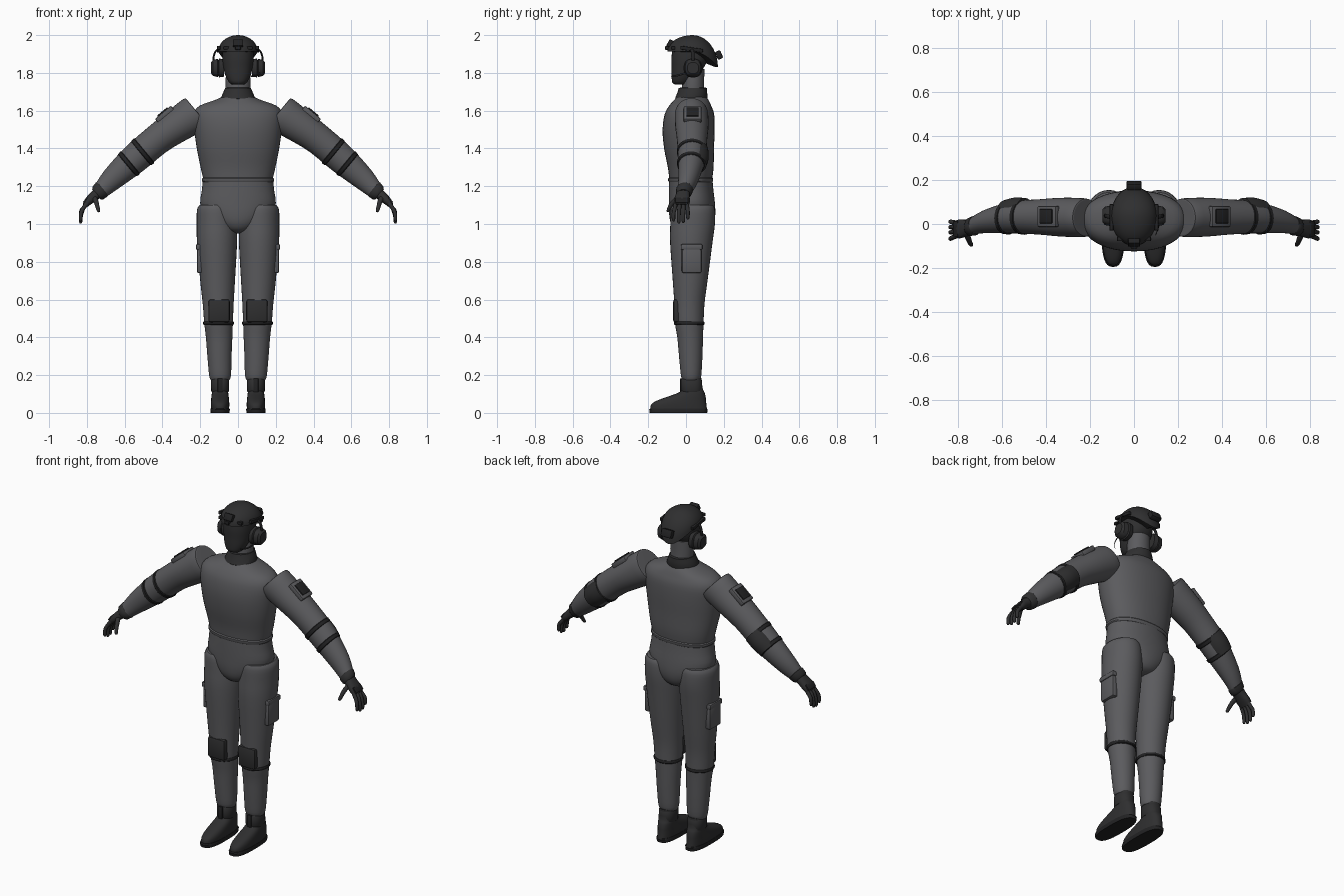
import bpy, bmesh, math
from mathutils import Vector, Matrix


def material(name, rgb):
    m = bpy.data.materials.new(name)
    m.diffuse_color = (*rgb, 1)
    return m


SUIT = material("grey_fabric", (0.105, 0.105, 0.112))
GEAR = material("dark_gear", (0.028, 0.028, 0.029))
BLACK = material("black_straps", (0.016, 0.016, 0.017))
UP = Vector((0, 0, 1))
ARM = Vector((0.77, 0, -0.64)).normalized()
TILT = math.atan2(0.64, 0.77)


def finish(name, bm, mat, mirror):
    bmesh.ops.recalc_face_normals(bm, faces=bm.faces)
    me = bpy.data.meshes.new(name)
    bm.to_mesh(me)
    bm.free()
    me.materials.append(mat)
    me.shade_smooth()
    me.set_sharp_from_angle(angle=math.radians(38))
    ob = bpy.data.objects.new(name, me)
    bpy.context.collection.objects.link(ob)
    if mirror:
        mod = ob.modifiers.new("mirror", 'MIRROR')
        mod.use_mirror_merge = False
    return ob


def smooth_path(pts, sub):
    """Catmull-Rom through tuples of any length."""
    out = []
    for i in range(len(pts) - 1):
        p0, p1 = pts[max(i - 1, 0)], pts[i]
        p2, p3 = pts[i + 1], pts[min(i + 2, len(pts) - 1)]
        for k in range(sub):
            t = k / sub
            out.append([0.5 * (2 * b + (c - a) * t + (2 * a - 5 * b + 4 * c - d) * t * t
                               + (3 * b - a - 3 * c + d) * t ** 3)
                        for a, b, c, d in zip(p0, p1, p2, p3)])
    return out + [list(pts[-1])]


def sweep(name, pts, mat, axis=None, mirror=False, seg=32, sub=3, power=2.0):
    """Skin rings (x, y, z, half size along y, half size across)."""
    pts = smooth_path(pts, sub)
    bm = bmesh.new()
    rings = []
    for i, (x, y, z, hu, hv) in enumerate(pts):
        t = axis
        if t is None:
            a, b = pts[max(i - 1, 0)], pts[min(i + 1, len(pts) - 1)]
            t = (Vector(b[:3]) - Vector(a[:3])).normalized()
        u = Vector((0, 1, 0))
        u = (u - t * u.dot(t)).normalized()
        v = t.cross(u)
        ring = []
        for k in range(seg):
            ang = 2 * math.pi * k / seg
            c, s = math.cos(ang), math.sin(ang)
            c = math.copysign(abs(c) ** (2 / power), c)
            s = math.copysign(abs(s) ** (2 / power), s)
            ring.append(bm.verts.new(Vector((x, y, z)) + u * c * hu + v * s * hv))
        rings.append(ring)
    for r, q in zip(rings, rings[1:]):
        for k in range(seg):
            bm.faces.new((r[k], r[(k + 1) % seg], q[(k + 1) % seg], q[k]))
    bm.faces.new(rings[0])
    bm.faces.new(rings[-1])
    return finish(name, bm, mat, mirror)


def box(name, loc, size, mat, tilt=0.0, bevel=0.006, mirror=False, pitch=0.0):
    bm = bmesh.new()
    bmesh.ops.create_cube(bm, size=1)
    bmesh.ops.scale(bm, vec=size, verts=bm.verts)
    bmesh.ops.bevel(bm, geom=bm.edges[:], offset=bevel, segments=2, affect='EDGES', profile=0.5)
    bm.transform(Matrix.Translation(loc) @ Matrix.Rotation(tilt, 4, 'Y') @ Matrix.Rotation(pitch, 4, 'X'))
    return finish(name, bm, mat, mirror)


# torso and pelvis
sweep("torso", [(0, .025, 1.235, .113, .183), (0, .025, 1.30, .121, .198), (0, .016, 1.40, .132, .218),
                (0, .014, 1.50, .138, .232), (0, .018, 1.58, .131, .236), (0, .022, 1.625, .112, .205),
                (0, .028, 1.655, .092, .125), (0, .03, 1.675, .075, .08)], SUIT, UP, seg=48, power=2.2)
sweep("waistband", [(0, .025, 1.222, .115, .186), (0, .025, 1.228, .119, .191), (0, .025, 1.24, .119, .191),
                    (0, .025, 1.246, .114, .185)], SUIT, UP, seg=48, sub=1, power=2.2)
sweep("pelvis", [(0, .025, 1.235, .115, .186), (0, .027, 1.18, .118, .191), (0, .031, 1.11, .122, .2),
                 (0, .033, 1.05, .122, .175), (0, .033, 1.0, .112, .125), (0, .033, .965, .085, .073),
                 (0, .033, .95, .03, .02)], SUIT, UP, seg=48, power=2.1)

# trousers
sweep("trouser_leg", [(.118, .035, 1.10, .108, .085), (.115, .036, 1.075, .117, .102), (.113, .035, 1.0, .118, .106),
                      (.111, .028, .90, .112, .106), (.108, .022, .70, .092, .092), (.105, .018, .58, .08, .082),
                      (.103, .017, .48, .076, .076), (.1, .022, .40, .068, .07), (.098, .025, .30, .062, .064),
                      (.095, .027, .20, .054, .058), (.095, .027, .175, .046, .05)],
      SUIT, UP, True)
box("thigh_pocket", (.2, .03, .81), (.036, .105, .14), SUIT, bevel=.01, mirror=True)
box("pocket_flap", (.203, .03, .878), (.04, .115, .03), SUIT, bevel=.007, mirror=True)
box("knee_pad", (.1, -.049, .54), (.113, .038, .122), GEAR, bevel=.012, mirror=True)
sweep("knee_strap", [(.103, .017, .466, .077, .078), (.103, .017, .470, .081, .081),
                     (.103, .017, .480, .081, .081), (.103, .017, .484, .078, .078)],
      BLACK, UP, True, sub=1)

# boots
sweep("boot_sole", [(.095, -.04, 0, .152, .05), (.095, -.04, .018, .155, .052), (.095, -.04, .024, .15, .05)],
      BLACK, UP, True, sub=1, power=2.7)
sweep("boot", [(.095, -.039, .02, .15, .048), (.095, -.038, .045, .146, .049), (.095, -.024, .065, .13, .048),
               (.095, .002, .085, .102, .046), (.095, .03, .108, .068, .043), (.095, .032, .13, .056, .041),
               (.095, .03, .185, .052, .043)], GEAR, UP, True, power=2.5)
sweep("ankle_cuff", [(.095, .03, .11, .054, .044), (.095, .03, .116, .058, .047),
                     (.095, .028, .172, .056, .048), (.095, .028, .18, .05, .044)],
      GEAR, UP, True, sub=1, power=2.3)
box("lace_tab", (.095, -.027, .145), (.026, .012, .075), BLACK, bevel=.003, mirror=True)

# sleeves
sweep("sleeve", [(.215, .03, 1.592, .078, .088), (.228, .029, 1.583, .088, .1), (.33, .031, 1.515, .088, .09),
                 (.43, .032, 1.445, .08, .081), (.55, .03, 1.343, .072, .078), (.67, .012, 1.235, .053, .06),
                 (.735, -.01, 1.168, .037, .041)], SUIT, ARM, True)
box("arm_pocket", (.388, .035, 1.58), (.11, .095, .03), SUIT, TILT, .007, True)
box("arm_patch", (.399, .035, 1.593), (.07, .064, .008), BLACK, TILT, .002, True)
for label, x, y, z, r in (("upper", .505, .031, 1.381, .08), ("lower", .578, .026, 1.318, .074)):
    d = ARM * .013
    sweep(label + "_elbow_strap",
          [(x - d.x, y, z - d.z, r - .004, r), (x - d.x * .7, y, z - d.z * .7, r, r + .005),
           (x + d.x * .7, y, z + d.z * .7, r - .002, r + .003), (x + d.x, y, z + d.z, r - .006, r - .002)],
          BLACK, ARM, True, sub=1)
sweep("elbow_pad", [(.495, .047, 1.39, .071, .07), (.54, .047, 1.351, .073, .068), (.585, .041, 1.312, .067, .063)],
      GEAR, ARM, True)

# gloves
sweep("glove_cuff", [(.715, -.006, 1.188, .038, .043), (.722, -.007, 1.182, .045, .048),
                     (.742, -.012, 1.164, .042, .044), (.75, -.014, 1.157, .034, .034)],
      GEAR, ARM, True, sub=1)
sweep("palm", [(.735, -.012, 1.17, .033, .03), (.765, -.018, 1.145, .038, .026), (.79, -.022, 1.122, .043, .022),
               (.81, -.024, 1.098, .038, .014)], GEAR, None, True, seg=20, power=2.5)
box("knuckle_guard", (.807, -.022, 1.125), (.035, .07, .012), BLACK, TILT + .25, .004, True)
for i, (y0, y1, drop) in enumerate(((-.053, -.066, .012), (-.033, -.038, 0), (-.013, -.014, .004), (.005, .01, .022))):
    sweep(f"finger_{i + 1}", [(.795, y0, 1.115, .01, .011), (.819, (y0 + y1) / 2, 1.083, .0105, .011),
                              (.831, y1, 1.045 + drop, .01, .01), (.833, y1, 1.012 + drop, .009, .009),
                              (.831, y1, 1.003 + drop, .004, .004)], GEAR, None, True, seg=12)
sweep("thumb", [(.765, -.035, 1.145, .013, .015), (.752, -.064, 1.12, .012, .013), (.745, -.083, 1.095, .011, .011),
                (.738, -.095, 1.07, .008, .009), (.737, -.098, 1.064, .004, .004)], GEAR, None, True, seg=12)

# collar, neck and masked head
sweep("collar", [(0, .028, 1.655, .08, .09), (0, .028, 1.665, .086, .092), (0, .034, 1.70, .078, .077),
                 (0, .036, 1.72, .075, .068), (0, .036, 1.722, .066, .06)], GEAR, UP, sub=1)
sweep("neck", [(0, .036, 1.69, .062, .064), (0, .038, 1.75, .058, .066), (0, .04, 1.82, .058, .062)], SUIT, UP)
sweep("masked_head", [(0, -.028, 1.738, .03, .03), (0, -.026, 1.75, .047, .047), (0, -.012, 1.785, .064, .066),
                      (0, .01, 1.83, .086, .078), (0, .018, 1.88, .095, .083), (0, .02, 1.94, .09, .08)],
      GEAR, UP, power=2.2)


# helmet shell with a lowered back edge
def helmet_point(theta, t, grow=1.0):
    a = t * math.pi / 2
    edge = 1.912 - .082 * max(0, math.sin(theta)) ** 2
    r = math.sin(a) * grow
    return Vector((.105 * r * math.cos(theta), .035 + .134 * r * math.sin(theta),
                   edge + (2.0 - edge) * math.cos(a)))


bm = bmesh.new()
top = bm.verts.new((0, .035, 2.0))
shell = [[bm.verts.new(helmet_point(2 * math.pi * k / 40, j / 10)) for k in range(40)] for j in range(1, 11)]
shell.append([bm.verts.new(helmet_point(2 * math.pi * k / 40, 1, .88)) for k in range(40)])
for k in range(40):
    n = (k + 1) % 40
    bm.faces.new((top, shell[0][k], shell[0][n]))
    for r, q in zip(shell, shell[1:]):
        bm.faces.new((r[k], q[k], q[n], r[n]))
bm.faces.new(shell[-1])
finish("helmet", bm, GEAR, False)

# helmet fittings
box("front_mount", (0, -.083, 1.955), (.055, .028, .04), BLACK, bevel=.005, pitch=-.5)
box("front_clip", (0, -.1, 1.932), (.03, .022, .02), BLACK, bevel=.004)
box("rear_battery", (0, .175, 1.895), (.068, .03, .045), BLACK, bevel=.006, pitch=.4)
box("side_rail", (.102, .03, 1.925), (.018, .12, .02), BLACK, bevel=.004, mirror=True, pitch=-.15)
box("brow_clip", (.062, -.068, 1.932), (.03, .02, .018), BLACK, bevel=.004, mirror=True)

# headset
sweep("headset_arm", [(.1, .03, 1.925, .009, .005), (.118, .034, 1.915, .009, .005),
                      (.13, .037, 1.88, .009, .005), (.128, .037, 1.84, .009, .005)], BLACK, None, True, seg=10)
sweep("ear_cup", [(.075, .037, 1.826, .046, .046), (.1, .037, 1.826, .05, .05), (.104, .037, 1.826, .042, .042),
                  (.108, .037, 1.826, .046, .048), (.132, .037, 1.826, .042, .042), (.142, .037, 1.826, .03, .03)],
      GEAR, Vector((1, 0, 0)), True, sub=1, power=2.4)
sweep("microphone", [(.115, .0, 1.80, .005, .005), (.098, -.05, 1.785, .005, .005), (.07, -.075, 1.782, .005, .005)],
      BLACK, Vector((.7, -.7, 0)).cross(UP).cross(UP).normalized(), seg=8)
